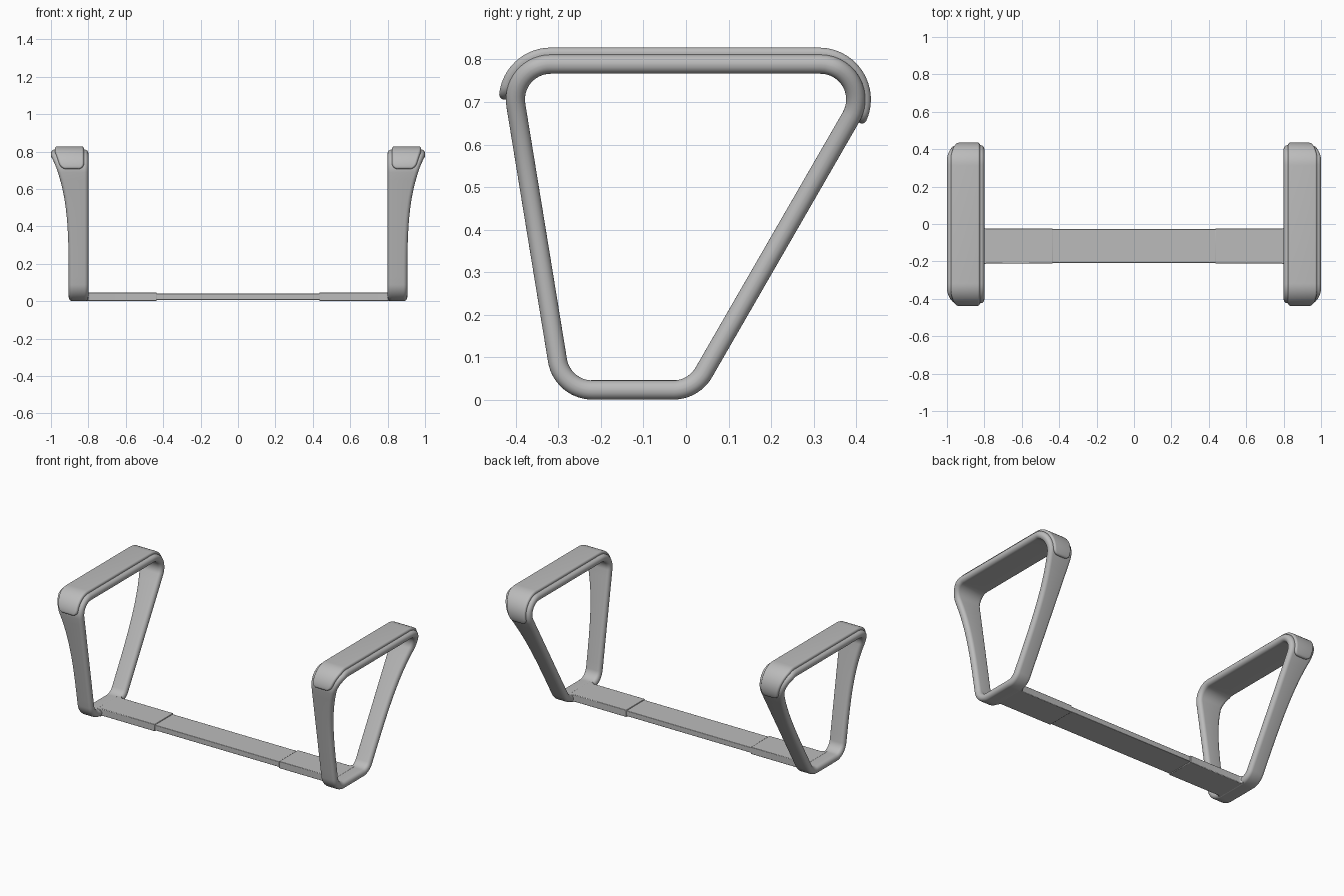
import bpy, bmesh
from math import sin, cos, pi, radians, sqrt, atan2
from mathutils import Vector

cube = bpy.data.objects.get("Cube")
if cube:
    bpy.data.objects.remove(cube)

grey = bpy.data.materials.new("satin grey")
grey.use_nodes = True
colour = (0.5, 0.5, 0.5, 1)
grey.diffuse_color = colour
grey.node_tree.nodes["Principled BSDF"].inputs["Base Color"].default_value = colour

HALF = 0.0225      # half thickness of the frame band
BEND = 0.083       # centreline bend radius
INNER = 0.80       # inner face of the frames


def finish(bm, name, angle=40):
    bmesh.ops.recalc_face_normals(bm, faces=bm.faces)
    mesh = bpy.data.meshes.new(name)
    bm.to_mesh(mesh)
    bm.free()
    obj = bpy.data.objects.new(name, mesh)
    bpy.context.collection.objects.link(obj)
    mesh.materials.append(grey)
    bpy.ops.object.select_all(action='DESELECT')
    bpy.context.view_layer.objects.active = obj
    obj.select_set(True)
    bpy.ops.object.shade_smooth_by_angle(angle=radians(angle))
    return obj


def outer_x(z):
    """Outer face flares out towards the top."""
    return 0.905 + 0.095 * (min(max(z, 0), 0.78) / 0.78) ** 4


def rounded_rect(x0, x1, n0, n1, r, steps=6):
    """Section points (x, offset along the outward normal)."""
    pts = []
    for k, (cx, cn) in enumerate([(x1 - r, n1 - r), (x0 + r, n1 - r),
                                  (x0 + r, n0 + r), (x1 - r, n0 + r)]):
        for i in range(steps + 1):
            a = pi / 2 * (k + i / steps)
            pts.append((cx + r * cos(a), cn + r * sin(a)))
    return pts


def loft(name, side, stations, closed):
    """Each station: centre point (y, z), outward normal (y, z), section."""
    bm = bmesh.new()
    rings = [[bm.verts.new((side * x, c.x + n.x * d, c.y + n.y * d)) for x, d in sec]
             for c, n, sec in stations]
    pairs = list(zip(rings, rings[1:]))
    if closed:
        pairs.append((rings[-1], rings[0]))
    else:
        bm.faces.new(rings[0])
        bm.faces.new(rings[-1])
    for a, b in pairs:
        for i in range(len(a)):
            j = (i + 1) % len(a)
            bm.faces.new((a[i], a[j], b[j], b[i]))
    return finish(bm, name)


def frame_path(corners, steps=14, leg_steps=14):
    """Rounded closed polygon, clockwise in (y, z), with outward normals."""
    arcs = []
    for i, p in enumerate(corners):
        d0 = (p - corners[i - 1]).normalized()
        d1 = (corners[(i + 1) % len(corners)] - p).normalized()
        n0, n1 = Vector((-d0.y, d0.x)), Vector((-d1.y, d1.x))
        centre = p - (n0 + n1) * (BEND / (1 + n0.dot(n1)))
        a0 = atan2(n0.y, n0.x)
        turn = (a0 - atan2(n1.y, n1.x)) % (2 * pi)
        arc = []
        for k in range(steps + 1):
            a = a0 - turn * k / steps
            n = Vector((cos(a), sin(a)))
            arc.append((centre + n * BEND, n))
        arcs.append(arc)
    path = []
    for i, arc in enumerate(arcs):
        path += arc
        end, start = arc[-1], arcs[(i + 1) % len(arcs)][0]
        path += [(end[0].lerp(start[0], k / leg_steps), end[1])
                 for k in range(1, leg_steps)]
    return path


# Trapezoid frames
corners = [Vector(p) for p in [(-0.291, HALF), (-0.416, 0.789), (0.460, 0.789), (0.018, HALF)]]
frame = [(c, n, rounded_rect(INNER, outer_x(c.y), -HALF, HALF, HALF - 0.001))
         for c, n in frame_path(corners)]


# Grip pads wrapped over the top of each frame
def pad_end(cy, first, sweep, steps=22):
    """Stations from the rounded tip up to the top of the bend."""
    out = []
    for k in range(steps + 1):
        turn = sweep * (1 - cos(pi / 2 * k / steps))
        a = first + (turn if first > pi / 2 else -turn) * (-1)
        n = Vector((cos(a), sin(a)))
        c = Vector((cy, 0.706)) + n * BEND
        s = turn * 0.115
        tuck = [r - sqrt(r * r - max(r - s, 0) ** 2) for r in (0.032, 0.012)]
        x0 = 0.824 + tuck[0]
        x1 = outer_x(c.y) - 0.021 - tuck[0]
        out.append((c, n, rounded_rect(x0, x1, 0.0, 0.039 - tuck[1], 0.012)))
    return out


pad = pad_end(-0.318, pi, pi / 2) + pad_end(0.313, radians(-30), radians(120))[::-1]


def slab(name, outline, z0, z1):
    """Extruded outline with slightly softened edges."""
    bm = bmesh.new()
    face = bm.faces.new([bm.verts.new((x, y, z0)) for x, y in outline])
    top = bmesh.ops.extrude_face_region(bm, geom=[face])["geom"]
    bmesh.ops.translate(bm, vec=(0, 0, z1 - z0),
                        verts=[v for v in top if isinstance(v, bmesh.types.BMVert)])
    obj = finish(bm, name)
    bevel = obj.modifiers.new("soft edges", 'BEVEL')
    bevel.width = 0.003
    bevel.segments = 2
    bevel.limit_method = 'ANGLE'
    bevel.angle_limit = radians(40)
    return obj


# Sleeve outline with small fillets where it meets the frame
MID, WIDE, FILLET = -0.118, 0.0935, 0.014
edge = [(0.435, WIDE)]
for k in range(7):
    a = pi / 2 * k / 6
    edge.append((INNER + 0.004 - FILLET + FILLET * sin(a), WIDE + FILLET * (1 - cos(a))))
edge.append((0.83, WIDE + FILLET))

for label, side in (("left", 1), ("right", -1)):
    loft(label + "_frame", side, frame, True)
    loft(label + "_grip_pad", side, pad, False)
    outline = [(side * x, MID + y) for x, y in edge]
    outline += [(side * x, MID - y) for x, y in reversed(edge)]
    slab(label + "_sleeve", outline, 0.002, 0.046)

# Centre bar sliding inside the sleeves
slab("centre_bar", [(-0.5, MID - 0.09), (0.5, MID - 0.09),
                    (0.5, MID + 0.09), (-0.5, MID + 0.09)], 0.007, 0.041)
